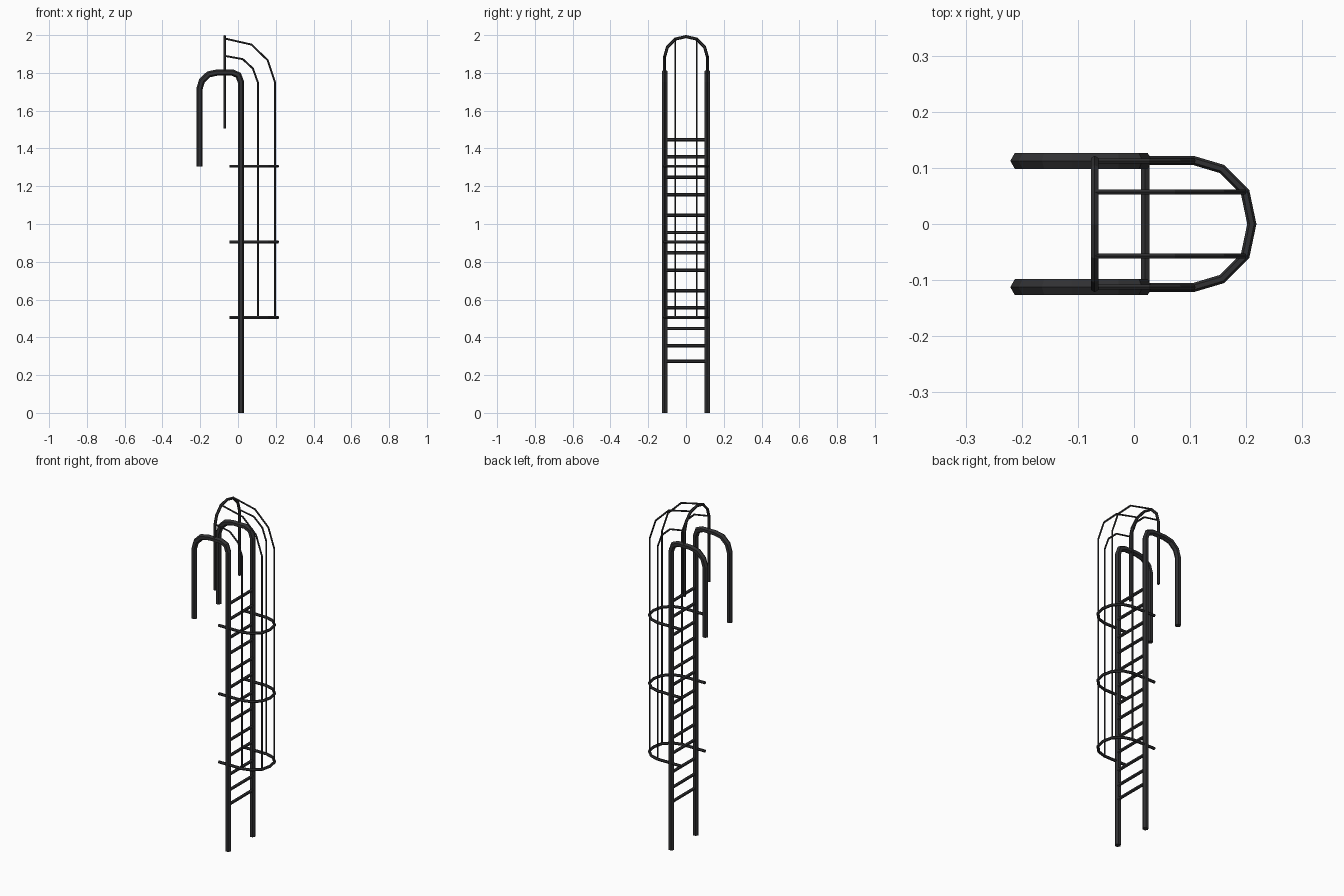
import bpy, bmesh, math
from mathutils import Vector

if "Cube" in bpy.data.objects:
    bpy.data.objects.remove(bpy.data.objects["Cube"])

steel = bpy.data.materials.new("dark_steel")
steel.diffuse_color = (0.03, 0.03, 0.032, 1)
steel.use_nodes = True
steel.node_tree.nodes["Principled BSDF"].inputs["Base Color"].default_value = steel.diffuse_color


def tube(name, pts, r, normal, sides=6):
    """Sweep a mitred polygon section along a path lying in the plane with this normal."""
    pts, n = [Vector(p) for p in pts], Vector(normal)
    bm = bmesh.new()
    rings = []
    for i, p in enumerate(pts):
        a = (p - pts[i - 1]).normalized() if i else None
        b = (pts[i + 1] - p).normalized() if i < len(pts) - 1 else None
        a, b = a or b, b or a
        t = (a + b).normalized()
        side = n.cross(t) / t.dot(a)
        rings.append([bm.verts.new(p + r * (side * math.cos(k * math.tau / sides)
                                            + n * math.sin(k * math.tau / sides)))
                      for k in range(sides)])
    for u, v in zip(rings, rings[1:]):
        for k in range(sides):
            j = (k + 1) % sides
            bm.faces.new((u[k], u[j], v[j], v[k]))
    bm.faces.new(rings[0][::-1])
    bm.faces.new(rings[-1])
    bmesh.ops.recalc_face_normals(bm, faces=bm.faces)
    me = bpy.data.meshes.new(name)
    bm.to_mesh(me)
    bm.free()
    me.materials.append(steel)
    ob = bpy.data.objects.new(name, me)
    bpy.context.collection.objects.link(ob)
    return ob


def mirrored(half):
    """Complete a symmetric path of (y, other) points, last one on the axis."""
    return half + [(-y, o) for y, o in half[-2::-1]]


X, Y, Z = (1, 0, 0), (0, 1, 0), (0, 0, 1)
W = 0.1125

rail = [(0.016, 0), (0.016, 1.75), (0.002, 1.788), (-0.03, 1.802), (-0.11, 1.802),
        (-0.156, 1.792), (-0.191, 1.758), (-0.204, 1.715), (-0.204, 1.305)]
outer_bar = [(0.196, 0.505), (0.196, 1.75), (0.157, 1.867), (0.071, 1.95), (-0.07, 1.982)]
inner_bar = [(0.105, 0.505), (0.105, 1.75), (0.079, 1.823), (0.025, 1.873), (-0.07, 1.89)]

# Hooked side rails and lengthwise cage bars, both sides
for s, tag in ((-1, "front"), (1, "back")):
    tube(f"rail_{tag}", [(x, s * W, z) for x, z in rail], 0.0165, Y)
    tube(f"cage_outer_bar_{tag}", [(x, s * 0.057, z) for x, z in outer_bar], 0.005, Y)
    tube(f"cage_inner_bar_{tag}", [(x, s * W, z) for x, z in inner_bar], 0.005, Y)

# Rungs
for i, z in enumerate((0.273, 0.356, 0.447, 0.556, 0.647, 0.755, 0.847,
                       0.955, 1.047, 1.155, 1.247, 1.355, 1.447)):
    tube(f"rung_{i + 1}", [(0.02, -W, z), (0.02, W, z)], 0.009, X)

# Horizontal cage hoops, open toward the wall
hoop = mirrored([(W + 0.001, -0.045), (W + 0.001, 0.105), (0.098, 0.157), (0.057, 0.198), (0, 0.21)])
for i, z in enumerate((0.505, 0.905, 1.305)):
    tube(f"cage_hoop_{i + 1}", [(x, y, z) for y, x in hoop], 0.008, Z)

# Upright arch at the exit
arch = mirrored([(W + 0.001, 1.505), (W + 0.001, 1.885), (0.098, 1.937), (0.057, 1.979), (0, 1.992)])
tube("exit_arch", [(-0.07, y, z) for y, z in arch], 0.008, X)
